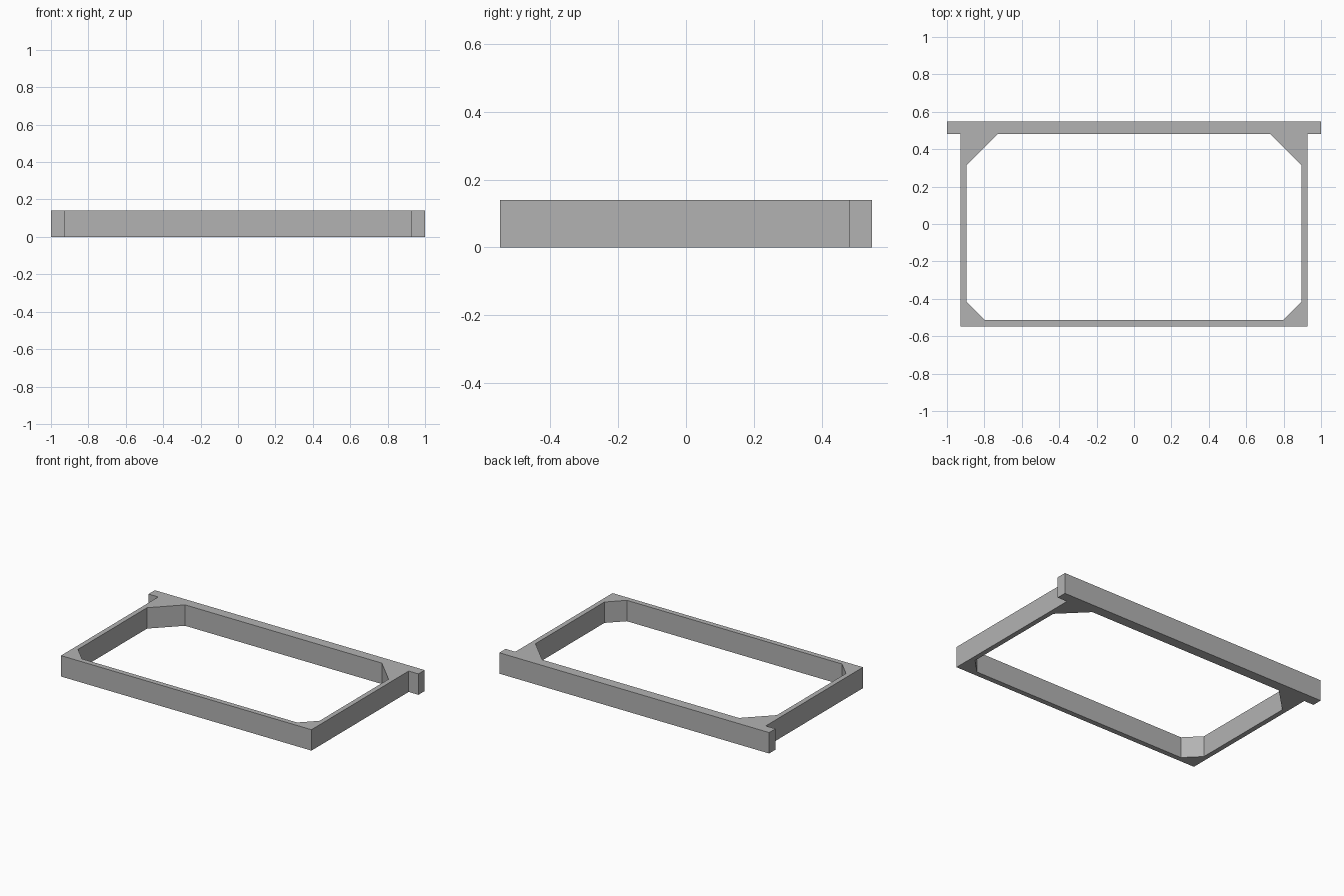
import bpy
import bmesh
from mathutils import Vector

HEIGHT = 0.14

cube = bpy.data.objects.get("Cube")
if cube:
    bpy.data.objects.remove(cube, do_unlink=True)

grey = bpy.data.materials.new("mid grey")
grey.use_nodes = True
colour = (0.45, 0.45, 0.45, 1)
grey.diffuse_color = colour
grey.node_tree.nodes["Principled BSDF"].inputs["Base Color"].default_value = colour


def mirrored_loop(half):
    """Close a right-half outline by mirroring it across x = 0."""
    return half + [(-x, y) for x, y in reversed(half)]


# Outline with protruding ends on the back rail
outer = mirrored_loop([(0.928, -0.548), (0.928, 0.481), (1, 0.481), (1, 0.548)])
# Opening with small front gussets and large back gussets
inner = mirrored_loop([(0.797, -0.513), (0.895, -0.415),
                       (0.895, 0.315), (0.729, 0.481)])

# Fill between both loops, then extrude to full height
bm = bmesh.new()
edges = []
for loop in (outer, inner):
    verts = [bm.verts.new((x, y, 0)) for x, y in loop]
    edges += [bm.edges.new((a, b)) for a, b in zip(verts, verts[1:] + verts[:1])]
bmesh.ops.triangle_fill(bm, edges=edges, use_beauty=True, normal=Vector((0, 0, 1)))
result = bmesh.ops.extrude_face_region(bm, geom=bm.faces[:], use_keep_orig=True)
top = [v for v in result["geom"] if isinstance(v, bmesh.types.BMVert)]
bmesh.ops.translate(bm, verts=top, vec=(0, 0, HEIGHT))
bmesh.ops.recalc_face_normals(bm, faces=bm.faces[:])

mesh = bpy.data.meshes.new("gusseted_frame")
bm.to_mesh(mesh)
bm.free()
mesh.materials.append(grey)
frame = bpy.data.objects.new("gusseted_frame", mesh)
bpy.context.collection.objects.link(frame)
